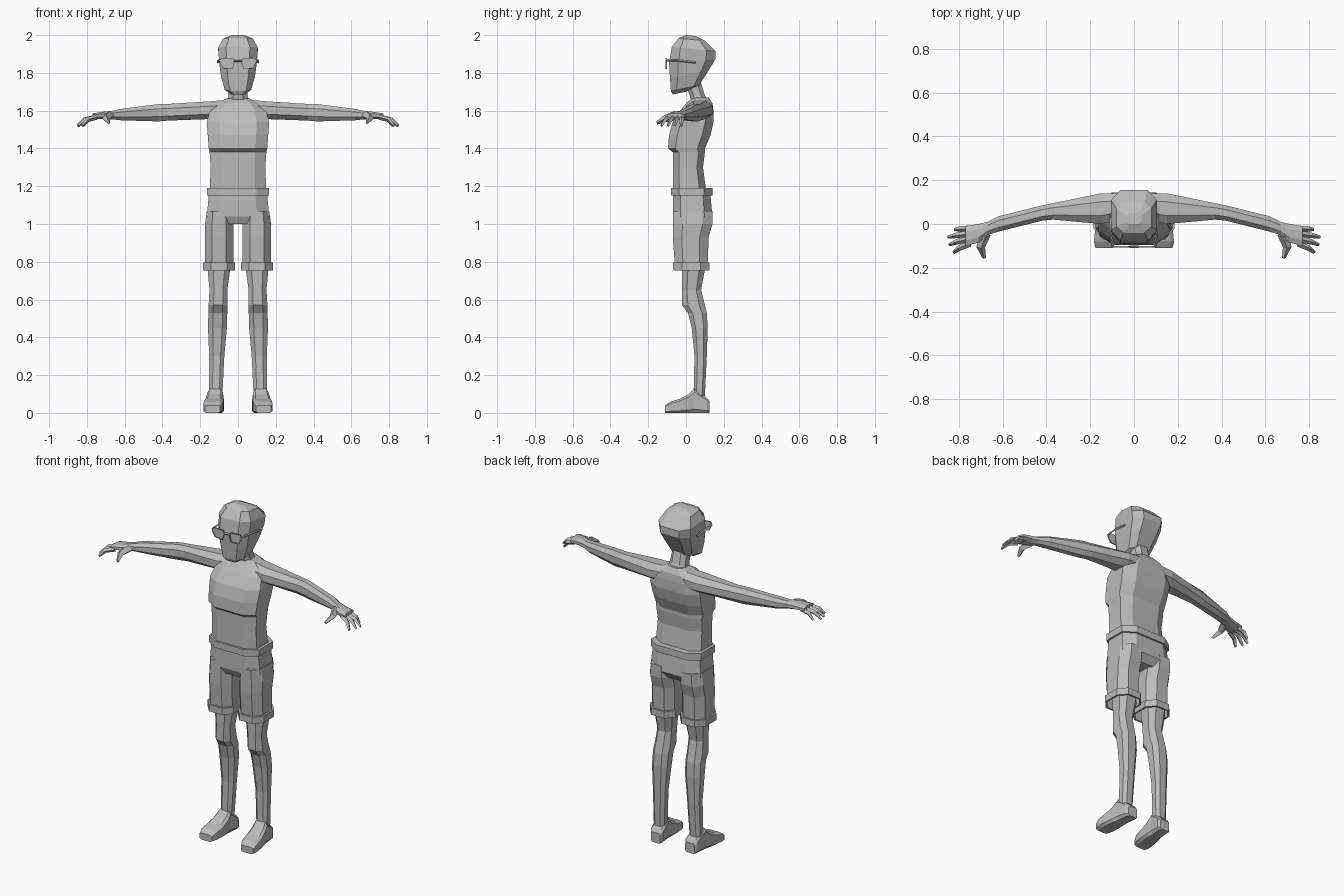
import bpy
import bmesh
from mathutils import Vector

default_cube = bpy.data.objects.get("Cube")
if default_cube:
    bpy.data.objects.remove(default_cube, do_unlink=True)

# One plain grey for the whole figure
grey = bpy.data.materials.new("plain_grey")
grey.use_nodes = True
grey.diffuse_color = (.5, .5, .5, 1)
grey.node_tree.nodes["Principled BSDF"].inputs["Base Color"].default_value = grey.diffuse_color


def finish(name, bm, side=1):
    """Turn a bmesh into a flat-shaded object; a negative side reflects it across x."""
    for vert in bm.verts:
        vert.co.x *= side
    bmesh.ops.recalc_face_normals(bm, faces=bm.faces)
    mesh = bpy.data.meshes.new(name)
    bm.to_mesh(mesh)
    bm.free()
    mesh.materials.append(grey)
    obj = bpy.data.objects.new(name, mesh)
    bpy.context.collection.objects.link(obj)


def skin(bm, loops):
    """Bridge equal-length vertex loops and cap both ends."""
    for lower, upper in zip(loops, loops[1:]):
        pairs = list(zip(lower, upper))
        for (a, b), (c, d) in zip(pairs, pairs[1:] + pairs[:1]):
            bm.faces.new((a, c, d, b))
    bm.faces.new(loops[0])
    bm.faces.new(loops[-1])


def no_shift(station):
    return 0


def loft(name, axis, rings, centre=no_shift, tilt=no_shift, cut=.5, side=1):
    """Loft chamfered boxes; ring = (station, half width, near edge, far edge)."""
    bm = bmesh.new()
    quarter = [Vector((1, cut)), Vector((cut, 1))]
    mirrored = [Vector((-p.x, p.y)) for p in reversed(quarter)]
    half = quarter + mirrored
    corners = half + [-p for p in half]
    loops = []
    for station, half_width, near, far in rings:
        loop = []
        for corner in corners:
            a = centre(station) + corner.x * half_width
            b = (near + far + corner.y * (far - near)) / 2
            s = station + tilt(station) * b
            place = {"x": (s, b, a), "y": (a, s, b), "z": (a, b, s)}[axis]
            loop.append(bm.verts.new(place))
        loops.append(loop)
    skin(bm, loops)
    finish(name, bm, side)


def strut(name, points, widths, side=1):
    """Tapered four-sided bar along a few points."""
    bm = bmesh.new()
    points = [Vector(p) for p in points]
    along = (points[-1] - points[0]).normalized()
    across = along.orthogonal().normalized()
    up = across.cross(along)
    loops = []
    for point, width in zip(points, widths):
        offsets = (across + up, up - across, -across - up, across - up)
        loops.append([bm.verts.new(point + offset * width) for offset in offsets])
    skin(bm, loops)
    finish(name, bm, side)


def swell(ring, margin):
    """Widen one loft section evenly on all sides."""
    station, half_width, near, far = ring
    return station, half_width + margin, near - margin, far + margin


def raised(ring, rise):
    """Move one loft section along its axis."""
    return (ring[0] + rise, *ring[1:])


def head_tilt(height):
    """The jaw slopes up to the back and the crown slopes down."""
    return 2 * (1.9 - height) if height < 1.9 and height > 1.8 else (
        .2 if height < 1.9 else -.1)


def knee_line(height):
    """The legs lean in slightly toward the hips."""
    return .12 - height / 40


def shorts_line(height):
    return .1


def arm_line(reach):
    """The arms droop slightly toward the hands."""
    return 1.61 - reach / 20


def shoe_line(depth):
    """The toes point outward."""
    return .125 - depth / 10


# Torso with a chest ledge, rising to the sloped shoulders
loft("torso", "z", [
    (1.15, .15, -.07, .11),
    (1.3, .145, -.07, .09),
    (1.38, .15, -.07, .1),
    (1.4, .155, -.095, .1),
    (1.47, .16, -.09, .13),
    (1.54, .165, -.07, .145),
    (1.6, .15, -.03, .145),
    (1.64, .11, 0, .14),
    (1.67, .05, .04, .12)], cut=.6)

# Forward-leaning neck and egg-shaped head
loft("neck", "z", [
    (1.63, .06, .03, .13),
    (1.68, .05, .02, .1),
    (1.78, .045, -.02, .07)])
loft("head", "z", [
    (1.7, .04, -.07, 0),
    (1.72, .07, -.08, .07),
    (1.79, .09, -.085, .12),
    (1.86, .1, -.09, .155),
    (1.93, .105, -.075, .155),
    (1.98, .08, -.04, .1),
    (2, .035, 0, .05)], tilt=head_tilt, cut=.6)

# Pelvis of the shorts and the waistband
waist = (1.15, .155, -.07, .13)
waist_top = raised(waist, .04)
loft("shorts_pelvis", "z", [
    (1, .14, -.05, .11),
    (1.04, .165, -.07, .14),
    waist], cut=.6)
loft("waistband", "z", [
    waist, swell(waist, .01), swell(waist_top, .01), waist_top], cut=.6)

for side, label in ((1, "left"), (-1, "right")):
    # Hollow shorts leg with a turned-up cuff
    hem = (.755, .075, -.06, .115)
    cuff_top = raised(hem, .04)
    loft(label + "_shorts_leg", "z", [
        raised(hem, .1), hem, swell(hem, .01),
        swell(cuff_top, .01), cuff_top,
        (.93, .075, -.07, .12),
        (1, .075, -.07, .14),
        (1.07, .065, -.07, .14)], centre=shorts_line, side=side)

    # Leg with a raised knee and calf
    loft(label + "_leg", "z", [
        (.09, .035, .04, .1),
        (.3, .04, .045, .11),
        (.45, .05, .03, .115),
        (.53, .05, .01, .11),
        (.57, .05, -.02, .1),
        (.65, .047, -.02, .08),
        (.76, .06, -.02, .1),
        (.87, .06, -.04, .1)], centre=knee_line, side=side)

    # Shoe: sloping toe, instep and rounded heel
    loft(label + "_shoe", "y", [
        (-.11, .04, 0, .04),
        (-.08, .05, 0, .06),
        (-.03, .05, 0, .075),
        (.015, .045, 0, .1),
        (.045, .04, 0, .13),
        (.11, .04, 0, .08),
        (.125, .03, 0, .06)], centre=shoe_line, cut=.7, side=side)

    # Arm bending gently forward, flattening into the palm
    loft(label + "_arm", "x", [
        (.06, .05, .02, .14),
        (.15, .047, 0, .14),
        (.37, .044, .02, .095),
        (.42, .046, .015, .085),
        (.62, .03, -.035, .035),
        (.67, .022, -.05, .01),
        (.71, .02, -.085, 0),
        (.77, .014, -.1, -.01)], centre=arm_line, cut=.45, side=side)

    # Drooping fingers fan out from the palm
    fingers = (("index", .825), ("middle", .845), ("ring", .85), ("little", .82))
    for order, (finger, reach) in enumerate(fingers):
        root = Vector((.75, -.09 + order * .023, 1.565))
        tip = Vector((reach, -.13 + order * .035, 1.52))
        knuckle = root.lerp(tip, .5) + Vector((.01, 0, .01))
        strut(f"{label}_{finger}_finger", [root, knuckle, tip], (.01, .009, .005), side)
    strut(label + "_thumb",
          [(.68, -.05, 1.575), (.7, -.105, 1.56), (.685, -.155, 1.535)],
          (.018, .014, .006), side)

    # Glasses: a thin lens inside a raised rim, and a temple along the head
    outline = [(.016, 1.86), (.024, 1.877), (.09, 1.88),
               (.098, 1.86), (.08, 1.825), (.03, 1.82)]
    bm = bmesh.new()
    lens = bm.faces.new([bm.verts.new((x, -.1, z)) for x, z in outline])
    rim = bmesh.ops.inset_individual(bm, faces=[lens], thickness=.005)["faces"]
    raised_rim = bmesh.ops.extrude_face_region(bm, geom=rim)["geom"]
    front = [item for item in raised_rim if isinstance(item, bmesh.types.BMVert)]
    bmesh.ops.translate(bm, verts=front, vec=(0, -.008, 0))
    bmesh.ops.delete(bm, geom=rim, context="FACES_ONLY")
    finish(label + "_eyeglass", bm, side)
    strut(label + "_temple",
          [(.096, -.105, 1.867), (.104, -.04, 1.865), (.107, .05, 1.855)],
          (.004, .004, .004), side)

# Bridge joining the two rims
strut("glasses_bridge", [(-.02, -.103, 1.862), (.02, -.103, 1.862)], (.004, .004))
